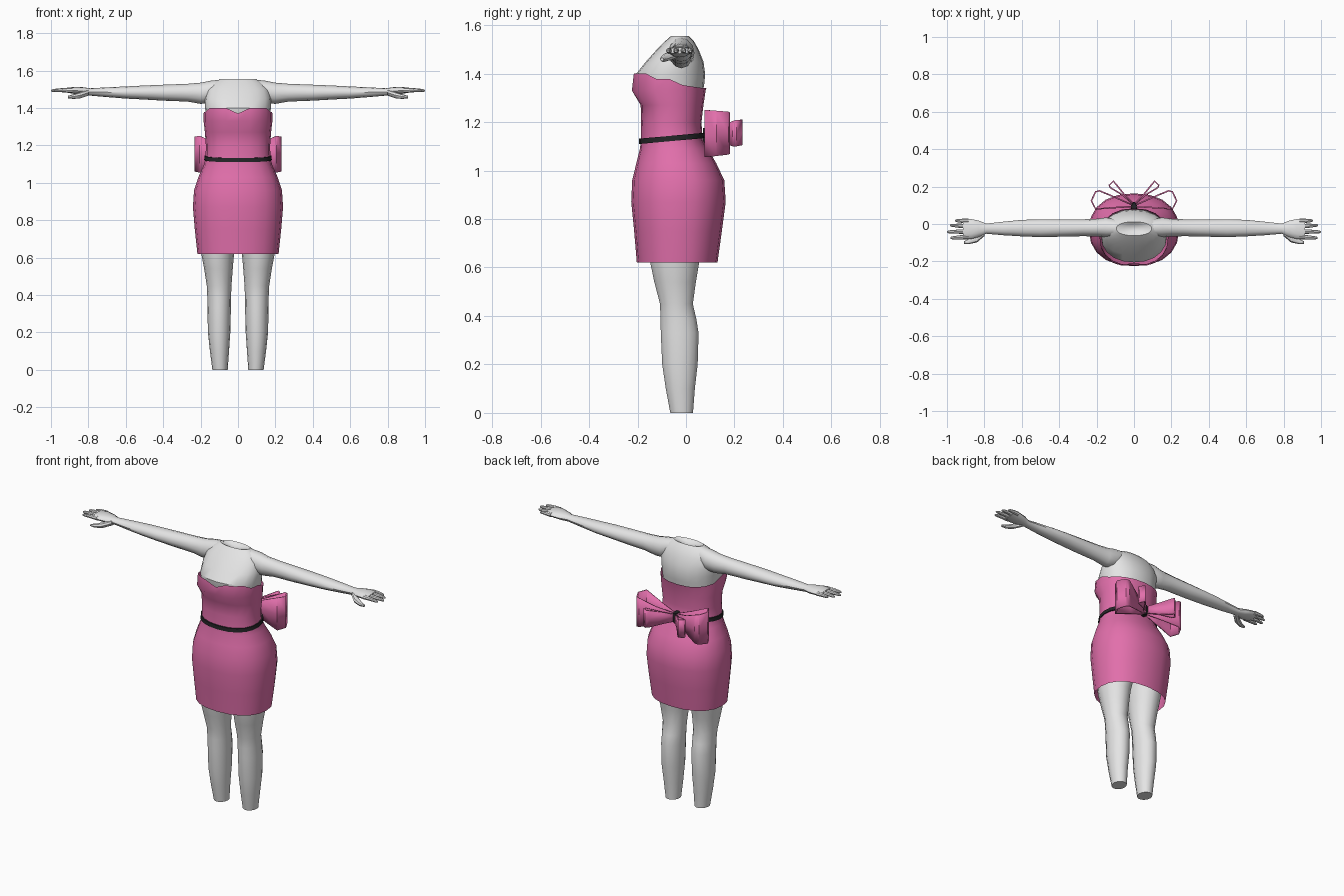
import bpy, bmesh, math


def material(name, rgb):
    m = bpy.data.materials.new(name)
    m.diffuse_color = (*rgb, 1)
    return m


SKIN = material("pale_grey", (0.78, 0.78, 0.78))
PINK = material("rose_pink", (0.76, 0.16, 0.41))
DARK = material("belt_black", (0.018, 0.018, 0.02))


def finish(name, bm, mat, mirror=False, thick=0, angle=40):
    bmesh.ops.recalc_face_normals(bm, faces=bm.faces)
    me = bpy.data.meshes.new(name)
    bm.to_mesh(me)
    bm.free()
    me.materials.append(mat)
    ob = bpy.data.objects.new(name, me)
    bpy.context.collection.objects.link(ob)
    bpy.ops.object.select_all(action='DESELECT')
    ob.select_set(True)
    bpy.context.view_layer.objects.active = ob
    bpy.ops.object.shade_smooth_by_angle(angle=math.radians(angle))
    if thick:
        s = ob.modifiers.new("thickness", 'SOLIDIFY')
        s.thickness = thick
        s.offset = 0
    if mirror:
        ob.modifiers.new("mirror", 'MIRROR').use_mirror_merge = False
    return ob


def loft(name, rings, mat, axis='Z', n=16, power=2.0, caps=(True, True),
         mirror=False, shape=None, loop=False):
    """Skin rounded rings; each ring is (position, a_min, a_max, b_min, b_max)."""
    bm = bmesh.new()
    loops = []
    for i, (t, a0, a1, b0, b1) in enumerate(rings):
        row = []
        for k in range(n):
            w = 2 * math.pi * k / n
            c, s = math.cos(w), math.sin(w)
            e = 2 / power
            a = (a0 + a1) / 2 + (a1 - a0) / 2 * math.copysign(abs(c) ** e, c)
            b = (b0 + b1) / 2 + (b1 - b0) / 2 * math.copysign(abs(s) ** e, s)
            p = (a, b, t) if axis == 'Z' else (t, a, b)
            row.append(bm.verts.new(shape(i, *p) if shape else p))
        loops.append(row)
    pairs = list(zip(loops, loops[1:]))
    if loop:
        pairs.append((loops[-1], loops[0]))
    for lo, hi in pairs:
        for k in range(n):
            j = (k + 1) % n
            bm.faces.new((lo[k], lo[j], hi[j], hi[k]))
    if not loop:
        for use, row in zip(caps, (loops[0], loops[-1])):
            if use:
                bm.faces.new(row)
    return finish(name, bm, mat, mirror)


# Shoulders and chest, with a shallow dip at the neck
loft("upper_torso", [
    (1.30, -.165, .165, -.175, .065), (1.36, -.172, .172, -.20, .076),
    (1.40, -.176, .176, -.205, .079), (1.45, -.178, .178, -.165, .072),
    (1.50, -.165, .165, -.120, .052), (1.535, -.13, .13, -.085, .032),
    (1.555, -.095, .095, -.062, .012), (1.545, -.055, .055, -.05, 0),
    (1.537, -.02, .02, -.035, -.015)], SKIN, n=20, power=2.2)

# Arms and palms
loft("arm", [
    (.08, -.065, .022, 1.46, 1.553), (.15, -.072, .035, 1.425, 1.545),
    (.20, -.067, .028, 1.422, 1.535), (.27, -.065, .025, 1.434, 1.529),
    (.40, -.068, .025, 1.439, 1.524), (.50, -.070, .025, 1.445, 1.520),
    (.60, -.066, .022, 1.450, 1.515), (.70, -.060, .012, 1.458, 1.510),
    (.79, -.052, .002, 1.466, 1.505), (.83, -.070, .018, 1.468, 1.511),
    (.87, -.080, .026, 1.474, 1.513), (.915, -.082, .027, 1.482, 1.508)],
    SKIN, axis='X', n=12, mirror=True)

# Fingers: inner y, tip y, tip x
for label, y, ty, tx in (("little", .016, .018, .957), ("ring", -.012, -.007, .985),
                         ("middle", -.040, -.042, 1.0), ("index", -.069, -.074, .982)):
    m = (y + ty) / 2
    loft(label + "_finger", [
        (.885, y - .013, y + .013, 1.481, 1.507),
        ((.885 + tx) / 2, m - .011, m + .011, 1.484, 1.506),
        (tx - .01, ty - .008, ty + .008, 1.485, 1.501),
        (tx, ty - .004, ty + .004, 1.488, 1.496)], SKIN, axis='X', n=8, mirror=True)
loft("thumb", [
    (.80, -.065, -.02, 1.466, 1.498), (.84, -.099, -.055, 1.452, 1.486),
    (.88, -.107, -.080, 1.448, 1.473), (.91, -.106, -.092, 1.452, 1.465)],
    SKIN, axis='X', n=8, mirror=True)

# Legs, cut flat at the ankles and running up under the skirt
loft("leg", [
    (0, .055, .137, -.066, .030), (.10, .048, .150, -.085, .038),
    (.20, .041, .161, -.100, .050), (.33, .038, .163, -.106, .054),
    (.39, .037, .164, -.107, .044), (.45, .035, .167, -.109, .030),
    (.54, .028, .181, -.133, .043), (.62, .021, .196, -.150, .057),
    (.72, .006, .205, -.165, .085), (.85, 0, .210, -.17, .11)],
    SKIN, n=14, mirror=True)

# Strapless dress with a sweetheart neckline, open at the hem
DRESS = [
    (.62, -.217, .217, -.203, .130), (.75, -.231, .231, -.214, .148),
    (.87, -.241, .241, -.226, .164), (.96, -.235, .235, -.222, .158),
    (1.03, -.212, .212, -.205, .125), (1.09, -.185, .185, -.190, .090),
    (1.13, -.173, .173, -.186, .068), (1.20, -.172, .172, -.185, .064),
    (1.27, -.177, .177, -.187, .072), (1.33, -.184, .184, -.230, .081),
    (1.38, -.183, .183, -.222, .084)]


def neckline(i, x, y, z):
    front = y < -.06
    if i >= 9 and front and abs(x) < .03:
        y += .012                                  # hollow between the bust
    if i == 10:
        if not front:
            z = 1.36 - .02 * min(1, (y + .06) / .13)
        elif abs(x) < .03:
            z = 1.37
        else:
            z = 1.40 if y < -.13 else 1.378
    return x, y, z


loft("dress", DRESS, PINK, n=20, power=2.25, caps=(False, False), shape=neckline)


# Thin belt, rising slightly to the back
def belt_tilt(i, x, y, z):
    return x, y, z + .09 * (y + .19)


loft("belt", [
    (1.110, -.172, .172, -.186, .072), (1.110, -.181, .181, -.194, .080),
    (1.132, -.179, .179, -.193, .078), (1.132, -.170, .170, -.184, .068)],
    DARK, n=20, power=2.25, shape=belt_tilt, loop=True)


# Bow loops: ribbons that widen away from the knot
def ribbon(name, path):
    bm = bmesh.new()
    rows = [[bm.verts.new((x, y, z)) for z in (lo, (lo + hi) / 2, hi)]
            for x, y, lo, hi in path]
    for a, b in zip(rows, rows[1:]):
        for k in range(2):
            bm.faces.new((a[k], b[k], b[k + 1], a[k + 1]))
    return finish(name, bm, PINK, mirror=True, thick=.008, angle=30)


ribbon("bow_large_loop", [
    (.005, .100, 1.12, 1.17), (.10, .142, 1.095, 1.20), (.185, .178, 1.07, 1.24),
    (.205, .172, 1.066, 1.243), (.228, .125, 1.06, 1.247), (.205, .080, 1.055, 1.25),
    (.10, .088, 1.09, 1.205), (.005, .094, 1.12, 1.17)])
ribbon("bow_small_loop", [
    (.004, .104, 1.125, 1.165), (.06, .155, 1.115, 1.185), (.128, .195, 1.10, 1.205),
    (.132, .208, 1.10, 1.208), (.110, .229, 1.105, 1.21), (.098, .215, 1.105, 1.205),
    (.05, .155, 1.115, 1.185), (.002, .106, 1.125, 1.165)])

# Knot at the centre of the bow
loft("bow_knot", [
    (1.115, -.014, .014, .07, .112), (1.13, -.018, .018, .07, .118),
    (1.16, -.018, .018, .07, .118), (1.175, -.014, .014, .07, .112)],
    DARK, n=10)
